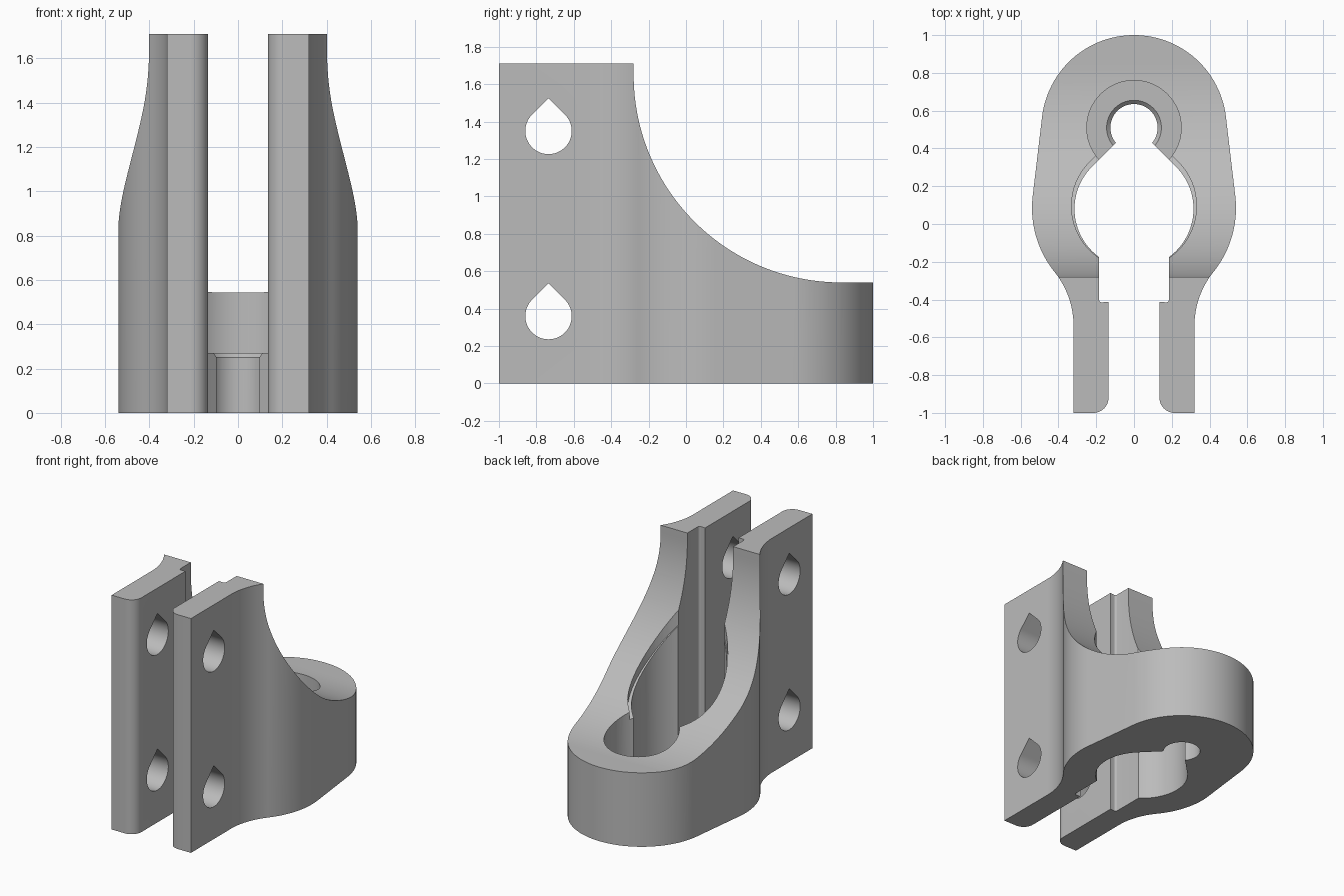
import bpy, bmesh, math
from mathutils import Vector

if "Cube" in bpy.data.objects:
    bpy.data.objects.remove(bpy.data.objects["Cube"], do_unlink=True)

grey = bpy.data.materials.new("plain grey")
grey.use_nodes = True
colour = (0.5, 0.5, 0.5, 1)
grey.diffuse_color = colour
grey.node_tree.nodes["Principled BSDF"].inputs["Base Color"].default_value = colour


def arc(cx, cy, r, start, end, n=32):
    angles = [math.radians(start + (end - start) * i / n) for i in range(n + 1)]
    return [(cx + r * math.cos(a), cy + r * math.sin(a)) for a in angles]


def teardrop(cx, cy, r):
    # circle with a 45 degree roof pointing up
    return arc(cx, cy, r, 135, 405, 48) + [(cx, cy + r * math.sqrt(2))]


def prism(name, points, low, high, along="z"):
    bm = bmesh.new()
    place = (lambda p: (p[0], p[1], low)) if along == "z" else (lambda p: (low, p[0], p[1]))
    face = bm.faces.new([bm.verts.new(place(p)) for p in points])
    step = Vector((0, 0, high - low)) if along == "z" else Vector((high - low, 0, 0))
    out = bmesh.ops.extrude_face_region(bm, geom=[face])
    moved = [g for g in out["geom"] if isinstance(g, bmesh.types.BMVert)]
    bmesh.ops.translate(bm, verts=moved, vec=step)
    bmesh.ops.recalc_face_normals(bm, faces=bm.faces)
    mesh = bpy.data.meshes.new(name)
    bm.to_mesh(mesh)
    bm.free()
    mesh.materials.append(grey)
    obj = bpy.data.objects.new(name, mesh)
    bpy.context.collection.objects.link(obj)
    return obj


def combine(target, cutter, operation="DIFFERENCE"):
    mod = target.modifiers.new("cut", "BOOLEAN")
    mod.operation, mod.solver, mod.object = operation, "EXACT", cutter
    bpy.context.view_layer.objects.active = target
    bpy.ops.object.modifier_apply(modifier=mod.name)
    bpy.data.objects.remove(cutter, do_unlink=True)


# Plan outline, one half: rounded back, tapered side, bulge, fillet, clamp ear
outer = arc(0, 0.51, 0.49, 90, 6.8)
outer += arc(0, 0.085, 0.54, 6.8, -38.8)
outer += arc(0.777, -0.54, 0.457, 141.2, 180)
outer += [(0.32, -1)]
# Inner half: rounded lip, slit, step, bore, 45 degree neck, small hole
inner = arc(0.215, -0.92, 0.08, 270, 180, 12)
inner += [(0.135, -0.412)] + arc(0.17, -0.4, 0.015, 270, 360, 6)
inner += arc(0, 0.08, 0.315, -54, 45, 40)
inner += arc(0, 0.51, 0.125, -39.8, 90, 40)
half = outer + inner
mirrored = [(-x, y) for x, y in reversed(half[1:-1])]
clamp = prism("clamp_body", half + mirrored, 0, 1.71)


def hollow(name, grow):
    # sweeping side cut that lowers the back of the clamp
    side = [(0.83 - 1.11 - grow, 2)]
    side += arc(0.83, 1.65, 1.11 + grow, 180, 270, 72)
    side += [(1.3, 0.54 - grow), (1.3, 2)]
    return prism(name, side, -1, 1, "x")


# Thin relief along the upper rim of the bore
relief = prism("bore_relief", teardrop(0, 0.095, 0.331), 0.1, 1.6)
combine(relief, hollow("relief_limit", 0.05), "INTERSECT")
combine(clamp, hollow("side_sweep", 0))
combine(clamp, relief)

# Counterbore with a small chamfer leading into the through hole
combine(clamp, prism("counterbore", arc(0, 0.51, 0.25, 0, 355, 71), 0.27, 1))
bpy.ops.mesh.primitive_cone_add(vertices=72, radius1=0.115, radius2=0.155,
                                depth=0.04, location=(0, 0.51, 0.26))
combine(clamp, bpy.context.object)

# Teardrop bolt holes through both ears
for z in (0.36, 1.35):
    combine(clamp, prism("bolt_hole", teardrop(-0.735, z, 0.124), -1, 1, "x"))

bpy.ops.object.select_all(action="DESELECT")
clamp.select_set(True)
bpy.context.view_layer.objects.active = clamp
bpy.ops.object.shade_smooth_by_angle(angle=math.radians(25))
